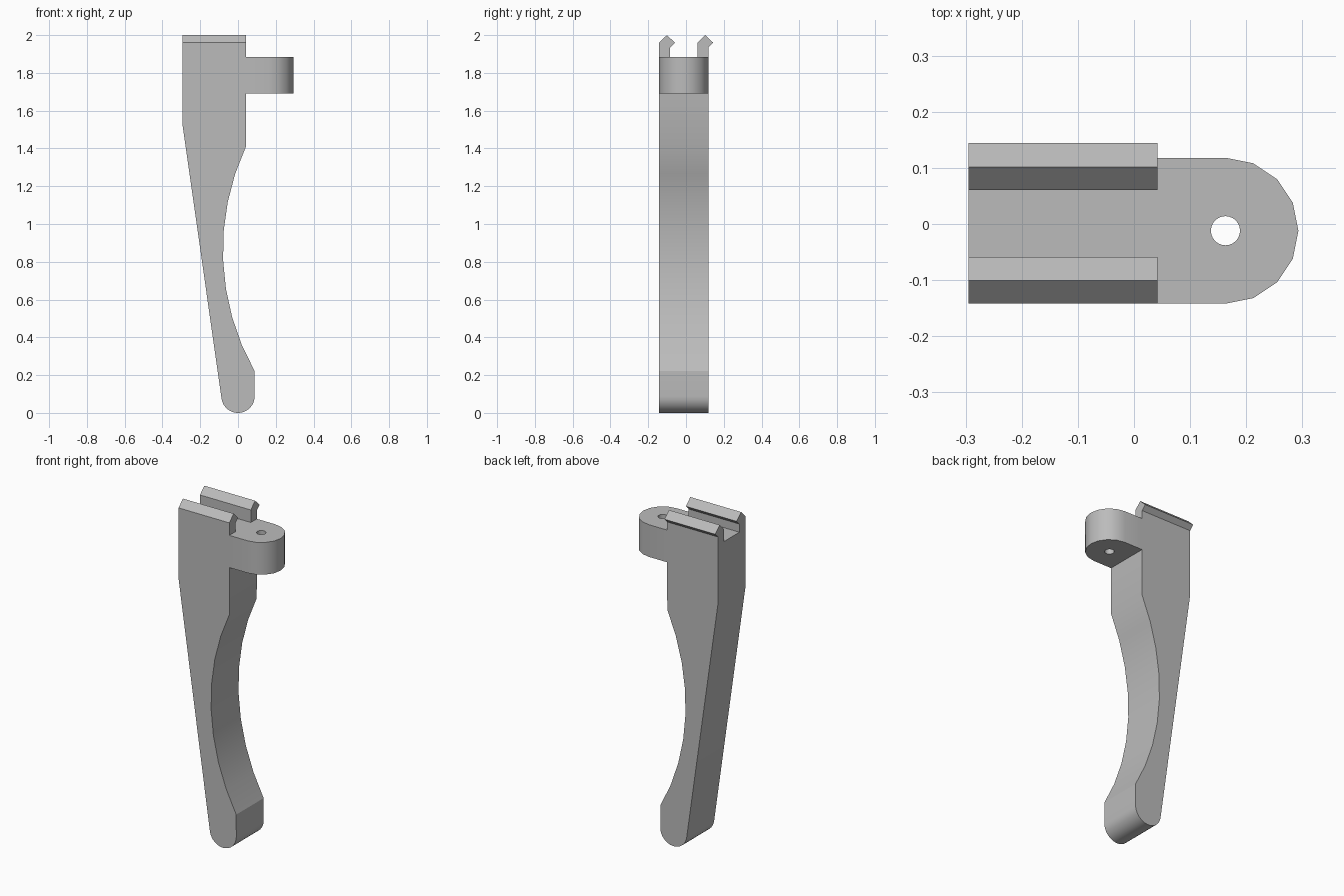
import bpy
import bmesh
import math
from mathutils import Vector

cube = bpy.data.objects.get("Cube")
if cube:
    bpy.data.objects.remove(cube, do_unlink=True)

grey = bpy.data.materials.new("plain grey")
grey.use_nodes = True
colour = (0.5, 0.5, 0.5, 1)
grey.diffuse_color = colour
grey.node_tree.nodes["Principled BSDF"].inputs["Base Color"].default_value = colour


def extrude(name, points, offset):
    """Extrude a closed outline of 3D points along an offset."""
    bm = bmesh.new()
    face = bm.faces.new([bm.verts.new(p) for p in points])
    result = bmesh.ops.extrude_face_region(bm, geom=[face], use_keep_orig=True)
    moved = [v for v in result["geom"] if isinstance(v, bmesh.types.BMVert)]
    bmesh.ops.translate(bm, verts=moved, vec=Vector(offset))
    bmesh.ops.recalc_face_normals(bm, faces=bm.faces)
    mesh = bpy.data.meshes.new(name)
    bm.to_mesh(mesh)
    bm.free()
    mesh.materials.append(grey)
    obj = bpy.data.objects.new(name, mesh)
    bpy.context.collection.objects.link(obj)
    return obj


def arc(cx, cy, radius, start, end, steps):
    angles = [math.radians(start + (end - start) * i / steps) for i in range(steps + 1)]
    return [(cx + radius * math.cos(a), cy + radius * math.sin(a)) for a in angles]


def smooth(obj):
    bpy.ops.object.select_all(action="DESELECT")
    obj.select_set(True)
    bpy.context.view_layer.objects.active = obj
    bpy.ops.object.shade_smooth_by_angle(angle=math.radians(24))


FRONT, BACK = -0.142, 0.118
LEFT, RIGHT = -0.295, 0.042
SHELF = 1.885

# Lever: tapered back edge, rounded toe and hollow finger curve
outline = [(RIGHT, SHELF), (LEFT, SHELF), (LEFT, 1.535)]
outline += arc(0, 0.088, 0.088, 188, 360, 16)
outline += arc(1.22, 0.86, 1.3, 180 + 29.4, 180 - 25, 8)
lever = extrude("lever", [(x, FRONT, z) for x, z in outline], (0, BACK - FRONT, 0))
smooth(lever)

# Snap hooks: two barbed rails along the top
barb = [(0, SHELF), (0, 1.96), (0.041, 2.0), (0.083, 1.96), (0.057, 1.934), (0.057, SHELF)]
for name, y in (("front_hook", FRONT), ("back_hook", BACK - 0.057)):
    extrude(name, [(LEFT, y + dy, z) for dy, z in barb], (RIGHT - LEFT, 0, 0))

# Pivot lug with a rounded end and a vertical pin hole
lug_x, lug_y, lug_low = 0.163, (FRONT + BACK) / 2, 1.692
plan = [(RIGHT, BACK), (RIGHT, FRONT)] + arc(lug_x, lug_y, 0.13, -90, 90, 8)
lug = extrude("pivot_lug", [(x, y, lug_low) for x, y in plan], (0, 0, SHELF - lug_low))
hole = arc(lug_x, lug_y, 0.026, 0, 345, 23)
cutter = extrude("pin_hole_cutter", [(x, y, lug_low - 0.1) for x, y in hole], (0, 0, 0.4))
cutter.hide_render = True

cut = lug.modifiers.new("pin hole", "BOOLEAN")
cut.operation = "DIFFERENCE"
cut.solver = "EXACT"
cut.object = cutter
bpy.context.view_layer.objects.active = lug
bpy.ops.object.modifier_apply(modifier=cut.name)
bpy.data.objects.remove(cutter, do_unlink=True)
smooth(lug)
